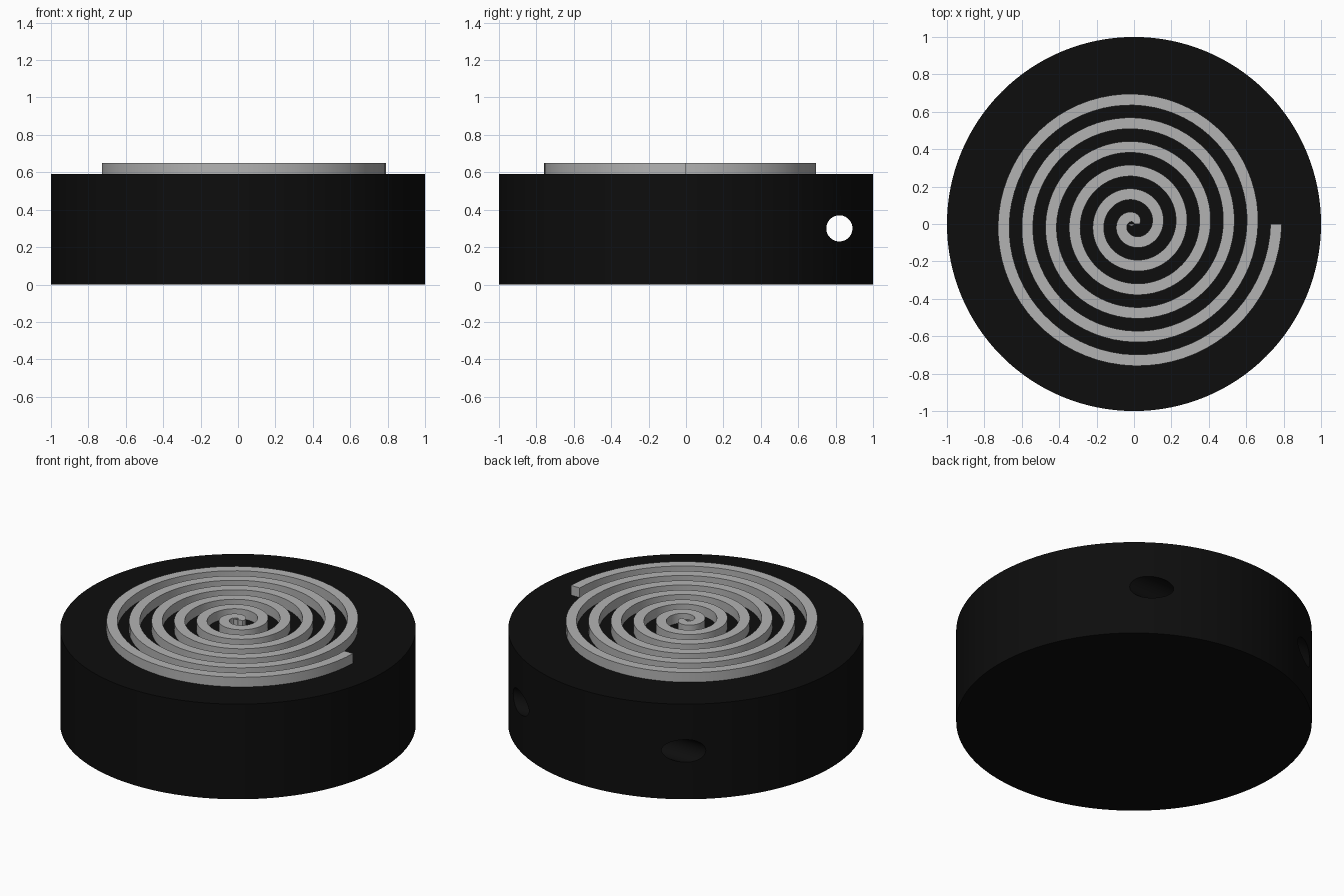
import bpy, bmesh, math

if "Cube" in bpy.data.objects:
    bpy.data.objects.remove(bpy.data.objects["Cube"])

def material(name, rgb):
    m = bpy.data.materials.new(name)
    m.diffuse_color = (*rgb, 1)
    m.use_nodes = True
    m.node_tree.nodes["Principled BSDF"].inputs["Base Color"].default_value = m.diffuse_color
    return m

black = material("black", (0.004, 0.004, 0.004))
grey = material("light grey", (0.45, 0.45, 0.45))

# Round body
bpy.ops.mesh.primitive_cylinder_add(vertices=128, radius=1, depth=0.59, location=(0, 0, 0.295))
body = bpy.context.object
body.name = "round_body"
body.data.materials.append(black)

# Cord hole, straight through along x near the back
bpy.ops.mesh.primitive_cylinder_add(vertices=48, radius=0.07, depth=3, location=(0, 0.82, 0.30),
                                    rotation=(0, math.pi / 2, 0))
cutter = bpy.context.object
cutter.name = "hole_cutter"
cutter.data.materials.append(black)
mod = body.modifiers.new("cord_hole", 'BOOLEAN')
mod.object = cutter
mod.operation = 'DIFFERENCE'
mod.solver = 'EXACT'
bpy.context.view_layer.objects.active = body
bpy.ops.object.modifier_apply(modifier=mod.name)
bpy.data.objects.remove(cutter)

# Raised spiral: rectangular section swept along an even spiral
TURNS, PITCH, HALF, Z0, Z1 = 6, 0.1267, 0.03, 0.585, 0.65
STEPS = TURNS * 72
bm = bmesh.new()
rings = []
for i in range(STEPS + 1):
    t = 2 * math.pi * TURNS * i / STEPS
    r = PITCH * t / (2 * math.pi)
    rings.append([bm.verts.new(((r + d) * math.cos(t), (r + d) * math.sin(t), z))
                  for d, z in ((-HALF, Z0), (HALF, Z0), (HALF, Z1), (-HALF, Z1))])
for a, b in zip(rings, rings[1:]):
    for k in range(4):
        n = (k + 1) % 4
        bm.faces.new((a[k], a[n], b[n], b[k]))
bm.faces.new(rings[0])
bm.faces.new(rings[-1][::-1])
bmesh.ops.recalc_face_normals(bm, faces=bm.faces)
mesh = bpy.data.meshes.new("spiral_ridge")
bm.to_mesh(mesh)
bm.free()
spiral = bpy.data.objects.new("spiral_ridge", mesh)
bpy.context.collection.objects.link(spiral)
mesh.materials.append(grey)

# Smooth curved walls, keep the rims sharp
for ob in (body, spiral):
    bpy.ops.object.select_all(action='DESELECT')
    ob.select_set(True)
    bpy.context.view_layer.objects.active = ob
    bpy.ops.object.shade_smooth_by_angle(angle=math.radians(30))
